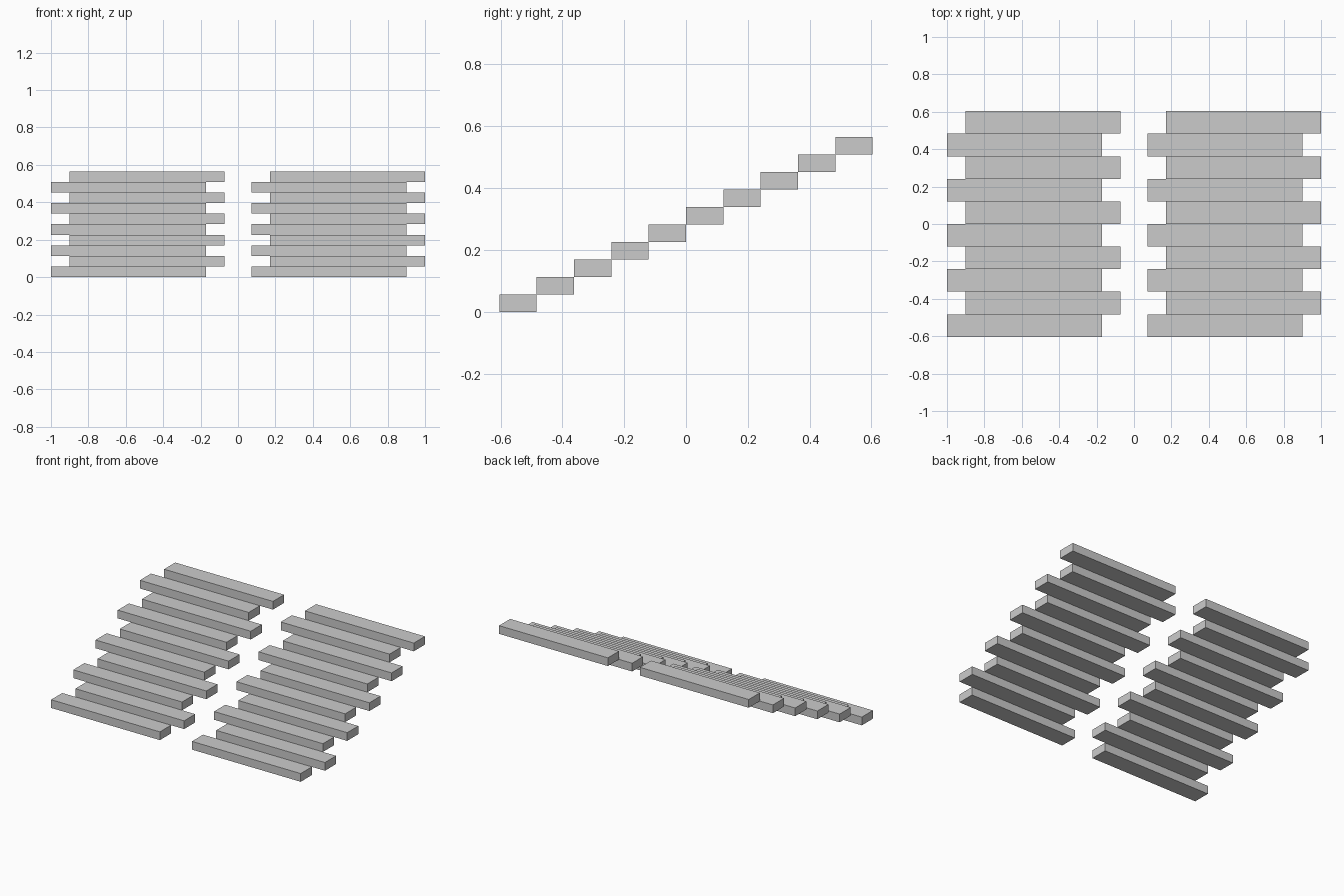
import bpy

if "Cube" in bpy.data.objects:
    bpy.data.objects.remove(bpy.data.objects["Cube"])

STEPS = 10
LENGTH = 0.828      # tread size along x
DEPTH = 0.1207      # tread size along y
RISE = 0.0566       # tread thickness and step height
STAGGER = 0.1       # sideways shift of every other tread


def tread(name, x_min, y_min, z_min):
    """One plain rectangular tread, placed by its lowest corner."""
    bpy.ops.mesh.primitive_cube_add(
        size=1, location=(x_min + LENGTH / 2, y_min + DEPTH / 2, z_min + RISE / 2))
    obj = bpy.context.object
    obj.name = name
    obj.scale = (LENGTH, DEPTH, RISE)
    bpy.ops.object.transform_apply(location=False, rotation=False, scale=True)


# Two flights side by side, treads alternately shifted left and right
for side, x_start in (("left", -1.0), ("right", 1.0 - LENGTH - STAGGER)):
    for i in range(STEPS):
        tread(f"{side}_tread_{i + 1}",
              x_start + (i % 2) * STAGGER,
              (i - STEPS / 2) * DEPTH,
              i * RISE)
